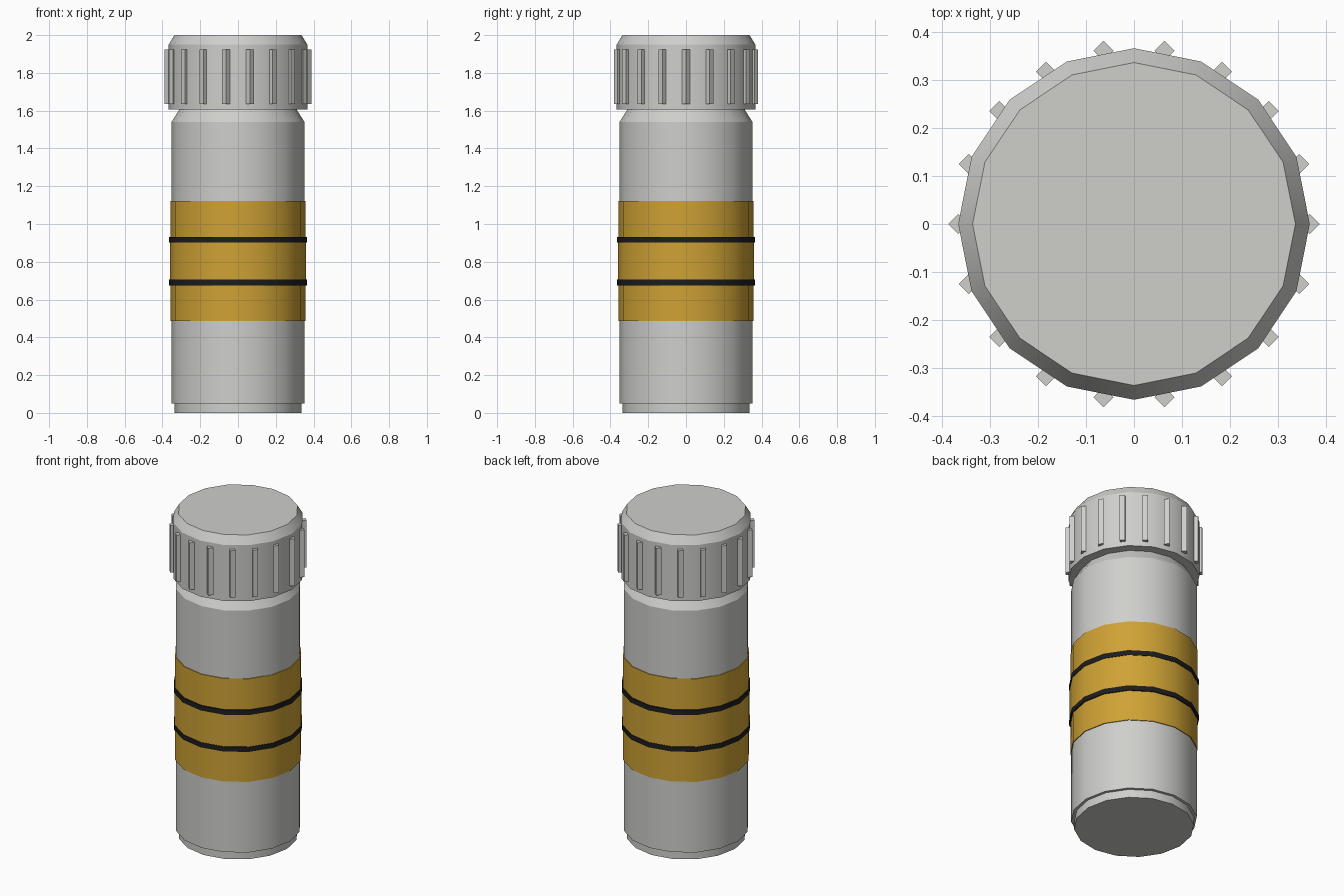
import bpy
from math import cos, sin, radians, tau

cube = bpy.data.objects.get("Cube")
if cube:
    bpy.data.objects.remove(cube, do_unlink=True)


def material(name, colour):
    mat = bpy.data.materials.new(name)
    mat.use_nodes = True
    mat.diffuse_color = (*colour, 1)
    mat.node_tree.nodes["Principled BSDF"].inputs["Base Color"].default_value = (*colour, 1)
    return mat


grey = material("light grey", (0.62, 0.62, 0.60))
yellow = material("mustard yellow", (0.62, 0.36, 0.035))
black = material("black", (0.012, 0.012, 0.012))


def turned(name, profile, mat, sides=16, centre=(0, 0), smooth=True):
    """Closed solid turned around z from (radius, height) pairs, bottom to top."""
    verts = [(centre[0] + r * cos(tau * i / sides), centre[1] + r * sin(tau * i / sides), z)
             for r, z in profile for i in range(sides)]
    faces = [(k * sides + i, k * sides + (i + 1) % sides,
              (k + 1) * sides + (i + 1) % sides, (k + 1) * sides + i)
             for k in range(len(profile) - 1) for i in range(sides)]
    faces.append(tuple(reversed(range(sides))))
    faces.append(tuple(range(len(verts) - sides, len(verts))))
    mesh = bpy.data.meshes.new(name)
    mesh.from_pydata(verts, [], faces)
    mesh.materials.append(mat)
    obj = bpy.data.objects.new(name, mesh)
    bpy.context.collection.objects.link(obj)
    if smooth:
        bpy.ops.object.select_all(action="DESELECT")
        obj.select_set(True)
        bpy.context.view_layer.objects.active = obj
        bpy.ops.object.shade_smooth_by_angle(angle=radians(30))
    return obj


# Canister body with stepped foot and tapered neck
turned("base", [(0.335, 0), (0.335, 0.06)], grey)
turned("body", [(0.352, 0.05), (0.352, 1.54), (0.308, 1.61)], grey)

# Coloured sleeve, raised middle band and two dark rings
turned("sleeve", [(0.357, 0.487), (0.357, 1.122)], yellow)
turned("middle_band", [(0.361, 0.69), (0.361, 0.92)], yellow)
for name, z in (("lower_ring", 0.675), ("upper_ring", 0.902)):
    turned(name, [(0.364, z), (0.364, z + 0.03)], black)

# Screw cap with chamfered top
turned("cap", [(0.367, 1.605), (0.367, 1.95), (0.337, 2.0)], grey)

# Diamond grip ribs around the cap
ribs = 18
for i in range(ribs):
    a = tau * i / ribs
    turned(f"grip_rib_{i + 1}", [(0.021, 1.635), (0.021, 1.925)], grey,
           sides=4, centre=(0.367 * cos(a), 0.367 * sin(a)), smooth=False)
